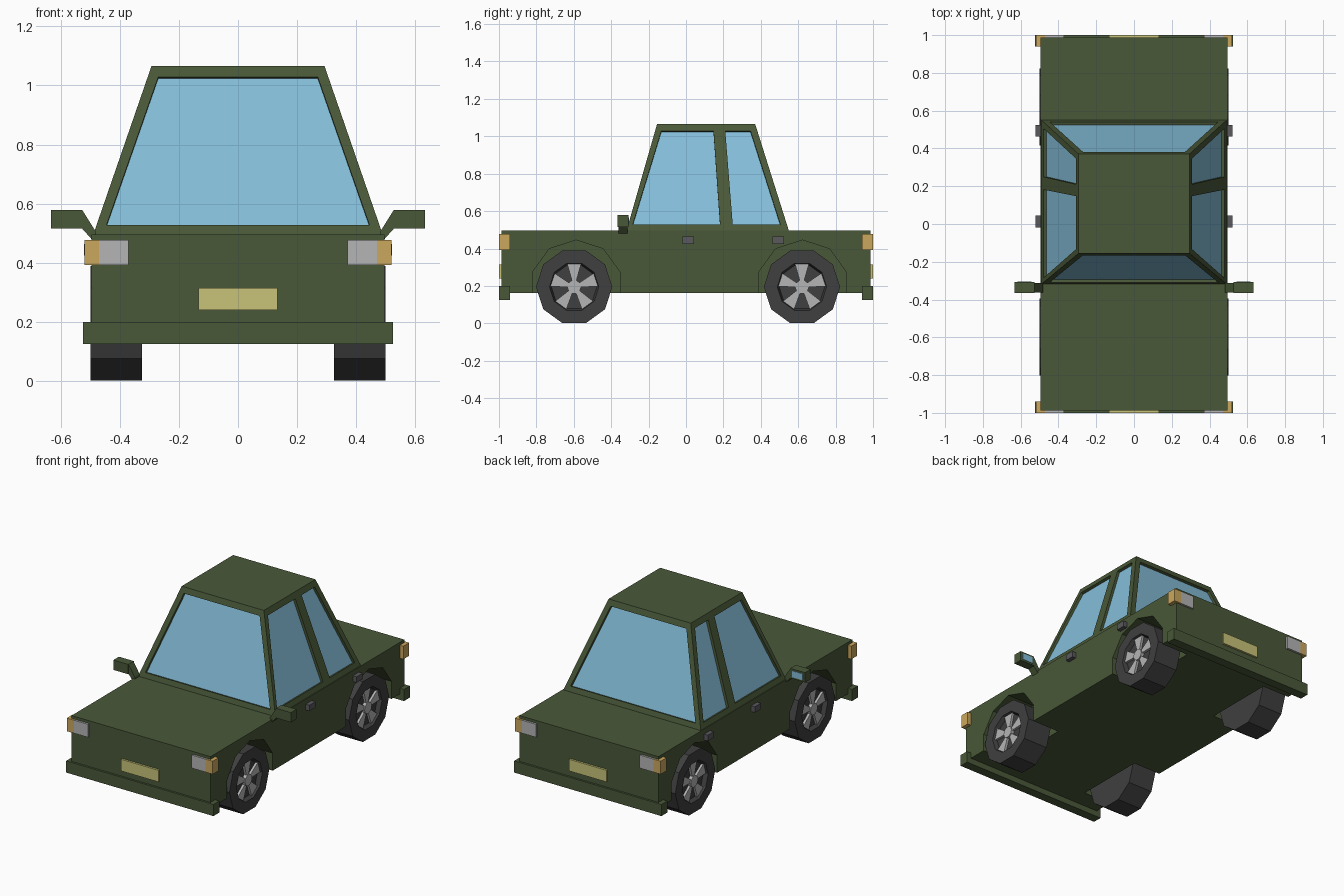
import bpy, bmesh
from math import sin, cos, radians
from mathutils import Vector

if "Cube" in bpy.data.objects:
    bpy.data.objects.remove(bpy.data.objects["Cube"])


def material(name, r, g, b):
    m = bpy.data.materials.new(name)
    m.diffuse_color = (r, g, b, 1)
    m.use_nodes = True
    m.node_tree.nodes["Principled BSDF"].inputs["Base Color"].default_value = m.diffuse_color
    return m


GREEN = material("green_paint", .067, .098, .04)
GLASS = material("glass", .235, .52, .70)
RUBBER = material("rubber", .05, .05, .052)
AMBER = material("amber", .60, .39, .11)
YELLOW = material("plate_yellow", .58, .55, .19)
SILVER = material("silver", .46, .46, .46)
DARK = material("dark_grey", .10, .10, .11)


def loft(name, rings, mat=None, mirror=""):
    """Join equal-sized rings of points into a capped solid."""
    bm = bmesh.new()
    vs = [[bm.verts.new(p) for p in ring] for ring in rings]
    n = len(vs[0])
    for a, b in zip(vs, vs[1:]):
        for i in range(n):
            j = (i + 1) % n
            bm.faces.new((a[i], a[j], b[j], b[i]))
    bm.faces.new(vs[0])
    bm.faces.new(vs[-1])
    bmesh.ops.recalc_face_normals(bm, faces=bm.faces)
    me = bpy.data.meshes.new(name)
    bm.to_mesh(me)
    bm.free()
    if mat:
        me.materials.append(mat)
    ob = bpy.data.objects.new(name, me)
    bpy.context.collection.objects.link(ob)
    if mirror:
        mod = ob.modifiers.new("mirror", 'MIRROR')
        mod.use_axis = ["x" in mirror, "y" in mirror, False]
        mod.use_mirror_merge = False
    return ob


def rect(x0, x1, y0, y1, z):
    return [(x0, y0, z), (x1, y0, z), (x1, y1, z), (x0, y1, z)]


def box(name, x0, x1, y0, y1, z0, z1, mat=None, mirror=""):
    return loft(name, [rect(x0, x1, y0, y1, z0), rect(x0, x1, y0, y1, z1)], mat, mirror)


def decagon(x, y, z, r, turn=0):
    return [(x, y + r * cos(radians(36 * i + turn)), z + r * sin(radians(36 * i + turn)))
            for i in range(10)]


def cut(target, cutter):
    cutter.hide_render = True
    cutter.hide_viewport = True
    mod = target.modifiers.new("cut", 'BOOLEAN')
    mod.operation = 'DIFFERENCE'
    mod.solver = 'EXACT'
    mod.object = cutter


# Lower body with wheel wells
body = box("body", -.495, .495, -.987, .987, .163, .495, GREEN)
for end, y in (("front", -.587), ("rear", .623)):
    cut(body, loft(end + "_well_cutter", [decagon(.3, y, .2, .245, 18),
                                          decagon(.6, y, .2, .245, 18)], None, "x"))

# Wheels: tyre with recessed rim, five spokes and a hub
for end, y in (("front", -.598), ("rear", .62)):
    z = .195
    loft(end + "_wheel", [decagon(x, y, z, r) for x, r in
                          ((.325, .204), (.5, .204), (.5, .132), (.472, .122))], RUBBER, "x")
    loft(end + "_hub", [decagon(.465, y, z, .037), decagon(.494, y, z, .037)], SILVER, "x")
    for k in range(5):
        a = radians(90 + 72 * k)
        quad = [(r * cos(a) - w * sin(a), r * sin(a) + w * cos(a))
                for r, w in ((.03, -.011), (.122, -.037), (.122, .037), (.03, .011))]
        loft(f"{end}_spoke_{k + 1}", [[(x, y + u, z + v) for u, v in quad]
                                      for x in (.465, .487)], SILVER, "x")

# Cabin
Z0, Z1 = .495, 1.065
cabin = loft("cabin", [rect(-.49, .49, -.318, .55, Z0), rect(-.293, .293, -.155, .37, Z1)], GREEN)


def on_wall(side, u, z):
    t = (z - Z0) / (Z1 - Z0)
    if side == "side":
        return Vector((.49 + t * (.293 - .49), u, z))
    y = -.318 + t * .163 if side == "front" else .55 - t * .18
    return Vector((u, y, z))


# Windows: pocket in the cabin wall plus a pane (bottom left, bottom right, top right, top left)
LOW, HIGH = .527, 1.028
for name, side, u in (("windscreen", "front", (-.445, .445, .27, -.27)),
                      ("rear_window", "rear", (-.445, .445, .27, -.27)),
                      ("front_side_window", "side", (-.285, .182, .147, -.132)),
                      ("rear_side_window", "side", (.25, .505, .345, .21))):
    pts = [on_wall(side, a, z) for a, z in zip(u, (LOW, LOW, HIGH, HIGH))]
    n = (pts[1] - pts[0]).cross(pts[3] - pts[0]).normalized()
    if side == "rear":
        n = -n
    mirror = "x" if side == "side" else ""
    cut(cabin, loft(name + "_cutter", [[p + n * .02 for p in pts],
                                       [p - n * .02 for p in pts]], None, mirror))
    loft(name, [[p - n * .025 for p in pts], [p - n * .017 for p in pts]], GLASS, mirror)

# Bumpers, lights and plates at both ends
box("bumper", -.525, .525, -1, -.94, .125, .2, GREEN, "y")
box("lamp", .37, .47, -1, -.95, .393, .477, SILVER, "xy")
box("indicator", .47, .52, -1, -.94, .393, .477, AMBER, "xy")
box("plate", -.133, .133, -1, -.975, .24, .315, YELLOW, "y")

# Door handles
for end, y in (("front", .013), ("rear", .493)):
    box(end + "_door_handle", .485, .522, y - .031, y + .031, .425, .463, DARK, "x")

# Wing mirrors
box("mirror_head", .527, .633, -.365, -.308, .515, .578, GREEN, "x")
arm = ((.527, .578), (.483, .508), (.478, .478), (.494, .478), (.527, .515))
loft("mirror_arm", [[(x, y, z) for x, z in arm] for y in (-.362, -.312)], GREEN, "x")
box("mirror_glass", .542, .618, -.31, -.305, .526, .567, GLASS, "x")
